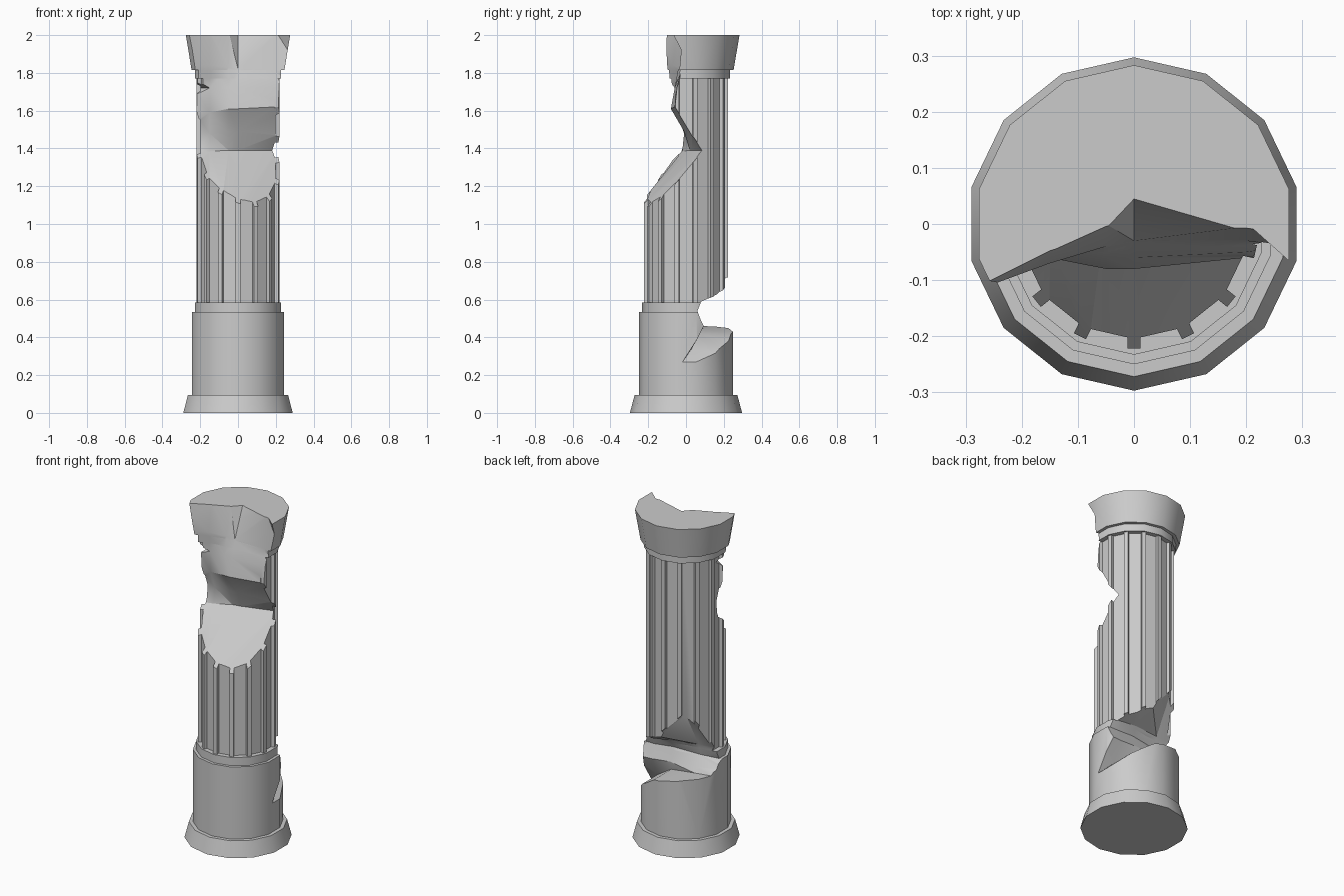
import bpy, bmesh, math
from mathutils import Vector

cube = bpy.data.objects.get("Cube")
if cube:
    bpy.data.objects.remove(cube, do_unlink=True)

SIDES = 14
stone = bpy.data.materials.new("grey_stone")
stone.use_nodes = True
GREY = (0.6, 0.6, 0.6, 1)
stone.diffuse_color = GREY
stone.node_tree.nodes["Principled BSDF"].inputs["Base Color"].default_value = GREY


def finish(name, bm):
    bmesh.ops.recalc_face_normals(bm, faces=bm.faces)
    mesh = bpy.data.meshes.new(name)
    bm.to_mesh(mesh)
    bm.free()
    mesh.materials.append(stone)
    obj = bpy.data.objects.new(name, mesh)
    bpy.context.collection.objects.link(obj)
    return obj


def drum(name, r_low, r_high, z_low, z_high):
    """Closed polygonal drum with a corner facing the front."""
    rings = []
    bm = bmesh.new()
    for r, z in ((r_low, z_low), (r_high, z_high)):
        rings.append([bm.verts.new((r * math.sin(math.tau * i / SIDES),
                                    -r * math.cos(math.tau * i / SIDES), z))
                      for i in range(SIDES)])
    low, high = rings
    for i in range(SIDES):
        j = (i + 1) % SIDES
        bm.faces.new((low[i], low[j], high[j], high[i]))
    bm.faces.new(low)
    bm.faces.new(high)
    return finish(name, bm)


def fluted_shaft(name, r_in, r_out, half, z_low, z_high):
    """Shaft with a narrow square rib at each corner."""
    bm = bmesh.new()
    ring = []
    for i in range(SIDES):
        a = math.tau * i / SIDES
        out, side = Vector((math.sin(a), -math.cos(a), 0)), Vector((math.cos(a), math.sin(a), 0))
        for r, s in ((r_in, -half), (r_out, -half), (r_out, half), (r_in, half)):
            ring.append(bm.verts.new(out * r + side * s + Vector((0, 0, z_low))))
    base = bm.faces.new(ring)
    lifted = bmesh.ops.extrude_face_region(bm, geom=[base], use_keep_orig=True)["geom"]
    bmesh.ops.translate(bm, vec=(0, 0, z_high - z_low),
                        verts=[v for v in lifted if isinstance(v, bmesh.types.BMVert)])
    return finish(name, bm)


def break_cutter(name, xs, rows, far_y):
    """Jagged break surface, one (depths, heights) pair per row, pushed out to far_y."""
    bm = bmesh.new()
    grid = [[bm.verts.new(p) for p in zip(xs, ys, zs)] for ys, zs in rows]
    for a, b in zip(grid, grid[1:]):
        for i in range(len(xs) - 1):
            bm.faces.new((a[i], a[i + 1], b[i + 1], b[i]))
    bmesh.ops.triangulate(bm, faces=bm.faces)
    moved = bmesh.ops.extrude_face_region(bm, geom=bm.faces[:], use_keep_orig=True)["geom"]
    for v in moved:
        if isinstance(v, bmesh.types.BMVert):
            v.co.y = far_y
    obj = finish(name, bm)
    obj.hide_render = True
    return obj


# Column parts from the ground up
parts = [
    drum("plinth", 0.297, 0.272, 0, 0.095),
    drum("base_drum", 0.25, 0.25, 0.095, 0.535),
    drum("lower_collar", 0.233, 0.233, 0.535, 0.585),
    fluted_shaft("fluted_shaft", 0.202, 0.222, 0.012, 0.585, 1.77),
    drum("upper_collar", 0.233, 0.233, 1.77, 1.815),
    drum("capital", 0.252, 0.283, 1.815, 2.0),
]

# Large break down the front of the shaft and capital
front_break = break_cutter("front_break_cutter", (-0.34, -0.15, -0.05, 0.0, 0.2, 0.34), [
    ((-0.25,) * 6, (1.18, 1.1, 1.1, 1.08, 0.98, 0.98)),
    ((-0.04, -0.02, 0.02, 0.03, 0.09, 0.13), (1.37, 1.385, 1.39, 1.39, 1.39, 1.39)),
    ((0.0, -0.01, -0.01, -0.01, 0.03, 0.06), (1.48, 1.48, 1.49, 1.49, 1.47, 1.45)),
    ((-0.02, -0.05, -0.08, -0.08, -0.06, -0.03), (1.63, 1.59, 1.61, 1.61, 1.62, 1.6)),
    ((0.16, -0.06, -0.06, -0.06, -0.05, -0.03), (1.72,) * 6),
    ((-0.14, -0.07, -0.04, -0.03, -0.03, -0.05), (1.83, 1.84, 1.83, 1.82, 1.8, 1.8)),
    ((-0.14, -0.045, 0.0, 0.053, -0.005, -0.13), (2.02,) * 6),
], -0.7)

# Undercut at the back of the foot
back_break = break_cutter("back_break_cutter", (-0.34, -0.12, 0.05, 0.17, 0.34), [
    ((0.08, 0.09, 0.07, 0.03, -0.08), (0.47, 0.45, 0.42, 0.34, 0.18)),
    ((0.04, 0.07, 0.08, 0.09, 0.1), (0.5, 0.48, 0.47, 0.46, 0.46)),
    ((-0.02, 0.03, 0.05, 0.06, 0.06), (0.53, 0.54, 0.55, 0.54, 0.54)),
    ((0.02, 0.05, 0.08, 0.08, 0.08), (0.61, 0.61, 0.6, 0.59, 0.585)),
    ((0.1, 0.18, 0.22, 0.23, 0.24), (0.93, 0.85, 0.68, 0.65, 0.63)),
], 0.7)

# Carve the breaks and bake the result
for part in parts:
    for cutter in (front_break, back_break):
        mod = part.modifiers.new("break", 'BOOLEAN')
        mod.operation = 'DIFFERENCE'
        mod.solver = 'EXACT'
        mod.object = cutter
bpy.context.view_layer.update()
graph = bpy.context.evaluated_depsgraph_get()
baked = [bpy.data.meshes.new_from_object(p.evaluated_get(graph)) for p in parts]
for part, mesh in zip(parts, baked):
    part.modifiers.clear()
    part.data = mesh
for cutter in (front_break, back_break):
    bpy.data.objects.remove(cutter, do_unlink=True)

# Soft drums with crisp broken edges
bpy.ops.object.select_all(action='DESELECT')
for part in parts:
    part.select_set(True)
bpy.context.view_layer.objects.active = parts[0]
bpy.ops.object.shade_smooth_by_angle(angle=math.radians(26))
